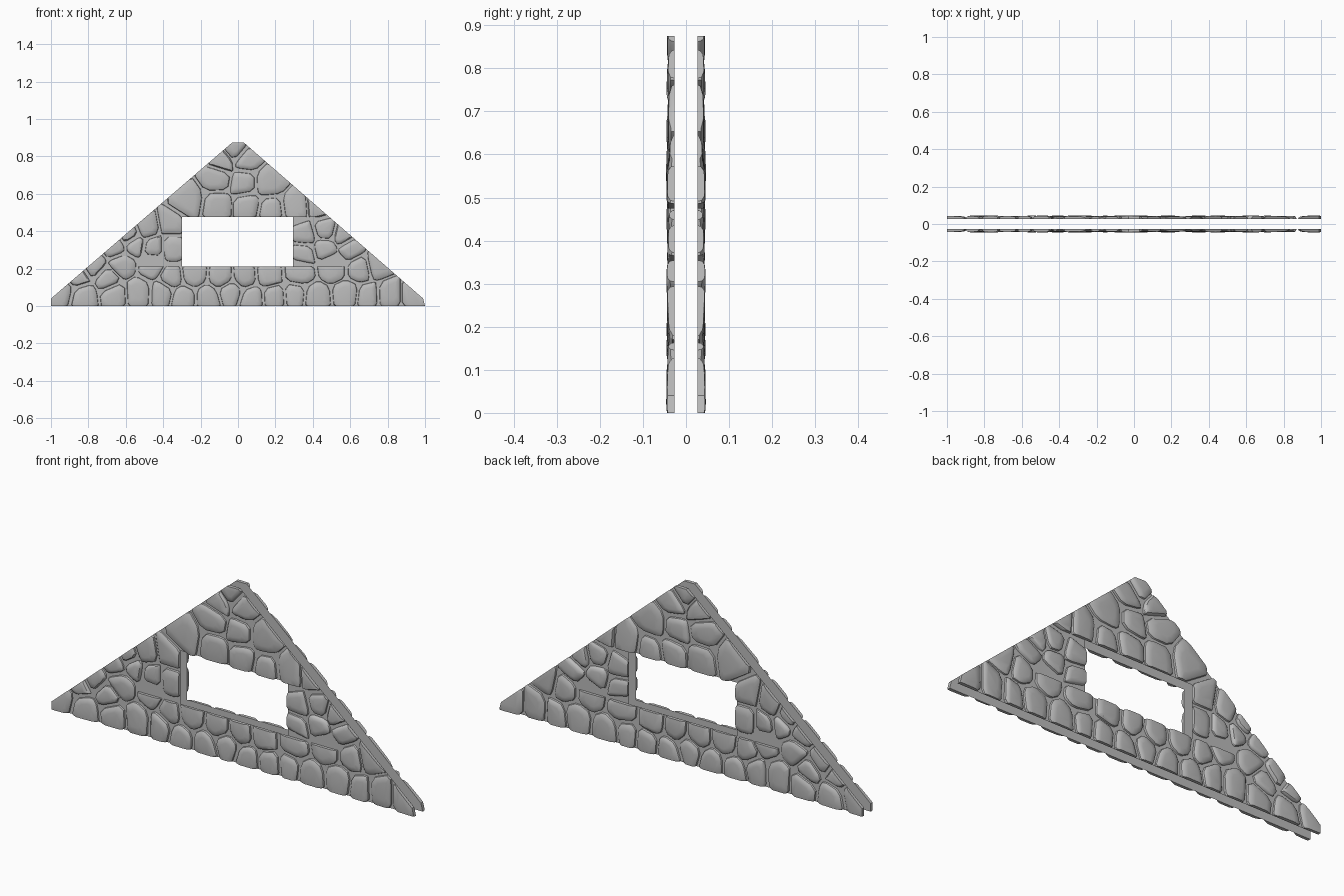
import bpy, bmesh, random
from mathutils import Vector

random.seed(4)
cube = bpy.data.objects.get("Cube")
if cube:
    bpy.data.objects.remove(cube)

SHEET, DEPTH, GAP = 0.026, 0.02, 0.007
LEFT, RIGHT, SILL, HEAD = -0.3, 0.295, 0.21, 0.475
# gable outline, counter-clockwise in x, z
OUTLINE = [Vector(p) for p in ((-1, 0), (1, 0), (0.99, 0.04), (0.03, 0.875), (-0.03, 0.875), (-1, 0.04))]

# stone centres in hundredths: height, then x positions along that course
COURSES = (
    (85, (-1,)), (79, (-8, 5)), (67, (-12, 2, 16)), (58, (-27,)),
    (52, (-10, 4, 17, 31, 43)), (43, (-49, -36)), (39, (-58, 36, 46, 56)),
    (32, (-67, -56, -45, -36, 47, 60)), (28, (36,)),
    (22, (-77, -62, -47, 51, 65, 74)),
    (16, (-86, -70, -35, -24, -8, 4, 17, 32)),
    (6, (-95, -82, -67, -53, -41, -29, -16, -4, 8, 20, 30, 42, 57, 70, 82, 93)),
)


def material(name, value):
    mat = bpy.data.materials.new(name)
    mat.use_nodes = True
    colour = (value, value, value, 1)
    mat.diffuse_color = colour
    mat.node_tree.nodes["Principled BSDF"].inputs["Base Color"].default_value = colour
    return mat


def clip(poly, point, normal):
    """Keep the part of a convex polygon behind a line."""
    out = []
    for a, b in zip(poly, poly[1:] + poly[:1]):
        da, db = (a - point).dot(normal), (b - point).dot(normal)
        if da <= 0:
            out.append(a)
        if da * db < 0:
            out.append(a.lerp(b, da / (da - db)))
    return out


def outline_planes():
    for a, b in zip(OUTLINE, OUTLINE[1:] + OUTLINE[:1]):
        d = (b - a).normalized()
        yield a, Vector((d.y, -d.x))


def opening_plane(seed):
    """The edge of the opening that a stone has to stop at."""
    if seed.y < SILL:
        return Vector((0, SILL)), Vector((0, 1))
    if seed.y > HEAD:
        return Vector((0, HEAD)), Vector((0, -1))
    if seed.x < 0:
        return Vector((LEFT, 0)), Vector((1, 0))
    return Vector((RIGHT, 0)), Vector((-1, 0))


def soften(poly):
    """Cut every corner of a polygon."""
    out = []
    for a, b in zip(poly, poly[1:] + poly[:1]):
        out += [a.lerp(b, 0.2), a.lerp(b, 0.8)]
    return out


def add_stone(bm, seed, others):
    planes = list(outline_planes()) + [opening_plane(seed)]
    cell = [seed + Vector(c) for c in ((-0.3, -0.3), (0.3, -0.3), (0.3, 0.3), (-0.3, 0.3))]
    for o in others:
        n = (o - seed).normalized()
        cell = clip(cell, (o + seed) / 2 - n * GAP * random.uniform(0.5, 1.6), n)
    for p, n in planes:
        cell = clip(cell, p + n * 0.015, n)
    if len(cell) < 3:
        return
    cell = soften(cell)
    mid = sum(cell, Vector((0, 0))) / len(cell)
    height = DEPTH * random.uniform(0.8, 1)
    tilt = Vector((random.uniform(-1, 1), random.uniform(-1, 1))) * 0.03
    # rings from the base up the sides to the domed face
    rings = []
    for scale, rise in ((1, 0.02), (0.97, 0.45), (0.82, 0.8), (0.5, 0.95)):
        ring = []
        for v in cell:
            q = mid.lerp(v, scale)
            lift = height * rise + (tilt.dot(q - mid) if rise > 0.1 else 0)
            ring.append(bm.verts.new((q.x, -SHEET - min(lift, DEPTH), q.y)))
        rings.append(ring)
    count = len(cell)
    faces = [bm.faces.new(reversed(rings[0])), bm.faces.new(rings[-1])]
    for low, high in zip(rings, rings[1:]):
        for i in range(count):
            j = (i + 1) % count
            faces.append(bm.faces.new((low[i], low[j], high[j], high[i])))
    # trim flush with the wall edges and the opening
    verts = {v for f in faces for v in f.verts}
    for p, n in planes:
        edges = {e for v in verts for e in v.link_edges}
        fs = {f for v in verts for f in v.link_faces}
        cut = bmesh.ops.bisect_plane(
            bm, geom=list(verts) + list(edges) + list(fs), dist=1e-5,
            plane_co=(p.x, 0, p.y), plane_no=(n.x, 0, n.y), clear_outer=True)
        new = cut["geom_cut"]
        rim = [g for g in new if isinstance(g, bmesh.types.BMEdge)]
        if rim:
            bmesh.ops.holes_fill(bm, edges=rim)
        verts = {v for v in verts if v.is_valid} | {g for g in new if isinstance(g, bmesh.types.BMVert)}


def finish(bm, name, mat, smooth):
    mesh = bpy.data.meshes.new(name)
    bm.to_mesh(mesh)
    bm.free()
    obj = bpy.data.objects.new(name, mesh)
    bpy.context.collection.objects.link(obj)
    mesh.materials.append(mat)
    # the back face of the wall repeats the front
    mirror = obj.modifiers.new("back_side", "MIRROR")
    mirror.use_axis = (False, True, False)
    mirror.use_mirror_merge = False
    if smooth:
        bpy.ops.object.select_all(action="DESELECT")
        obj.select_set(True)
        bpy.context.view_layer.objects.active = obj
        bpy.ops.object.shade_smooth_by_angle(angle=0.6)


grey = material("stone_grey", 0.5)

# stones, one rounded cell round each centre
seeds = [Vector((x / 100 + random.uniform(-0.01, 0.01), z / 100 + random.uniform(-0.02, 0.02)))
         for z, xs in COURSES for x in xs]
bm = bmesh.new()
for s in seeds:
    add_stone(bm, s, [o for o in seeds if o is not s])
bmesh.ops.recalc_face_normals(bm, faces=bm.faces)
finish(bm, "wall_stones", grey, True)

# thin mortar sheet with the opening cut out
bm = bmesh.new()
bm.faces.new([bm.verts.new((p.x, -SHEET, p.y)) for p in OUTLINE])
for co, no in (((LEFT, 0, 0), (1, 0, 0)), ((RIGHT, 0, 0), (1, 0, 0)),
               ((0, 0, SILL), (0, 0, 1)), ((0, 0, HEAD), (0, 0, 1))):
    bmesh.ops.bisect_plane(bm, geom=bm.verts[:] + bm.edges[:] + bm.faces[:], plane_co=co, plane_no=no)
hole = []
for f in bm.faces:
    c = f.calc_center_median()
    if LEFT < c.x < RIGHT and SILL < c.z < HEAD:
        hole.append(f)
bmesh.ops.delete(bm, geom=hole, context="FACES")
finish(bm, "mortar_sheet", grey, False)
